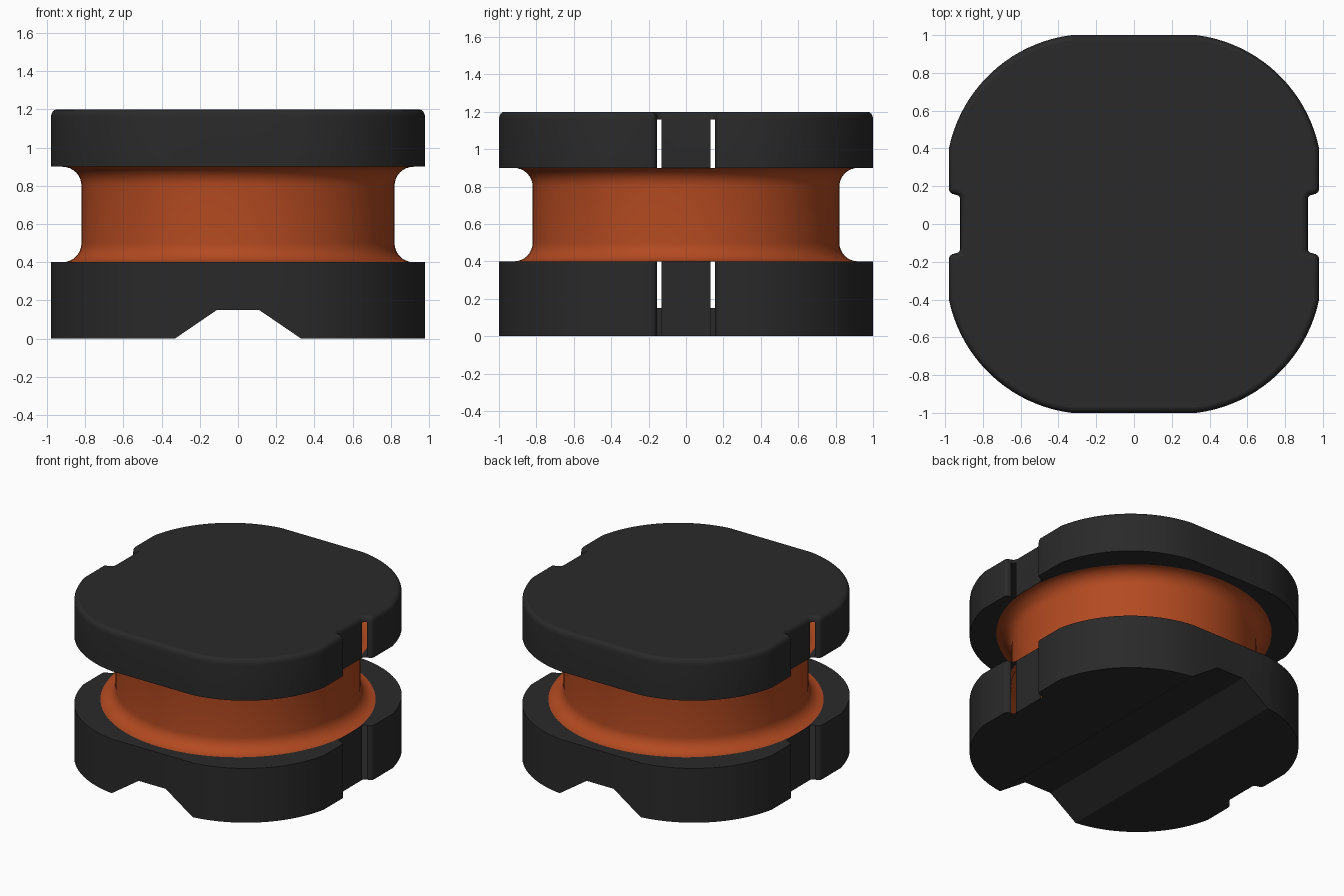
import bpy, bmesh
from math import sin, cos, pi, atan2, hypot, radians
from mathutils import Vector

cube = bpy.data.objects.get("Cube")
if cube:
    bpy.data.objects.remove(cube, do_unlink=True)


def material(name, rgb, roughness):
    m = bpy.data.materials.new(name)
    m.use_nodes = True
    m.diffuse_color = (*rgb, 1)
    bsdf = next(n for n in m.node_tree.nodes if n.type == 'BSDF_PRINCIPLED')
    bsdf.inputs["Base Color"].default_value = (*rgb, 1)
    bsdf.inputs["Roughness"].default_value = roughness
    return m


ferrite = material("dark ferrite", (0.0225, 0.0225, 0.0225), 0.6)
copper = material("copper orange", (0.45, 0.068, 0.015), 0.5)


def finish(bm, name, mat):
    mesh = bpy.data.meshes.new(name)
    bm.to_mesh(mesh)
    bm.free()
    mesh.materials.append(mat)
    ob = bpy.data.objects.new(name, mesh)
    bpy.context.collection.objects.link(ob)
    bpy.ops.object.select_all(action='DESELECT')
    ob.select_set(True)
    bpy.context.view_layer.objects.active = ob
    bpy.ops.object.shade_smooth_by_angle(angle=radians(30))
    # large flat caps stay evenly shaded
    for face in mesh.polygons:
        if len(face.vertices) > 4:
            face.use_smooth = False


def arc(cx, cy, r, a0, a1, n):
    return [(cx + r * cos(a0 + (a1 - a0) * i / n),
             cy + r * sin(a0 + (a1 - a0) * i / n)) for i in range(n + 1)]


def arc_between(p, q, r, n):
    """Anticlockwise arc of radius r from p to q."""
    p, q = Vector(p), Vector(q)
    chord = q - p
    outward = Vector((chord.y, -chord.x)).normalized()
    c = (p + q) / 2 - outward * (r * r - chord.length_squared / 4) ** 0.5
    pts = arc(c.x, c.y, r, atan2(p.y - c.y, p.x - c.x),
              atan2(q.y - c.y, q.x - c.x), n)
    return [tuple(p)] + pts[1:-1] + [tuple(q)]


# Shared flange outline: four flats, bulging corners, a notch each side
FLAT, ROOF = 0.33, 0.11
quarter = (arc(0.945, 0.13, 0.025, pi, pi / 2, 4)
           + arc(0.95, 0.187, 0.03, -pi / 2, 0, 4)
           + arc_between((0.98, 0.4), (FLAT, 1), 0.76, 20)
           + [(ROOF, 1)])
half = quarter + [(-x, y) for x, y in reversed(quarter)]
outline = half + [(-x, -y) for x, y in half]
COUNT = len(outline)
RIM = 0.92


def inset(d):
    """Outline moved inward by d with mitred corners."""
    pts = [Vector(p) for p in outline]
    result = []
    for i, p in enumerate(pts):
        e1 = (p - pts[i - 1]).normalized()
        e2 = (pts[(i + 1) % COUNT] - p).normalized()
        n1, n2 = Vector((-e1.y, e1.x)), Vector((-e2.y, e2.x))
        result.append(p + (n1 + n2) * d / (1 + n1.dot(n2)))
    return result


def is_slit(i):
    """The inner notch corners are open slits in the hollow shell."""
    y = (outline[i][1] + outline[(i + 1) % COUNT][1]) / 2
    return 0.132 < abs(y) < 0.155


def loop(bm, pts, height):
    return [bm.verts.new((x, y, height(x, y))) for x, y in pts]


def bridge(bm, low, up, slits=False):
    for i in range(COUNT):
        j = (i + 1) % COUNT
        if not (slits and is_slit(i)):
            bm.faces.new((low[i], low[j], up[j], up[i]))


def rim_loop(bm, z):
    """Inner edge of a flange face, tucked just under the winding fillet."""
    r = RIM - 0.015
    pts = [(x * r / hypot(x, y), y * r / hypot(x, y)) for x, y in outline]
    return loop(bm, pts, lambda x, y: z)


# Upper flange: open underside around the winding, rounded top edge
bm = bmesh.new()
base = loop(bm, outline, lambda x, y: 0.9)
bridge(bm, rim_loop(bm, 0.9), base)
previous = loop(bm, outline, lambda x, y: 1.16)
bridge(bm, base, previous, slits=True)
for k in range(1, 5):
    a = k * pi / 8
    z = 1.16 + 0.04 * sin(a)
    ring = loop(bm, inset(0.028 * (1 - cos(a))), lambda x, y: z)
    bridge(bm, previous, ring)
    previous = ring
bm.faces.new(previous)
finish(bm, "upper_flange", ferrite)


# Lower flange: channel across the underside from front to back
def channel(x, y):
    if abs(y) < 0.9999:
        return 0
    return 0.15 * max(0, min(1, (FLAT - abs(x)) / (FLAT - ROOF)))


bm = bmesh.new()
base = loop(bm, outline, channel)
top = loop(bm, outline, lambda x, y: 0.4)
bridge(bm, base, top, slits=True)
bridge(bm, top, rim_loop(bm, 0.4))
for side in (1, -1):
    foot = [v for v in base if v.co.x * side > FLAT - 0.001]
    bm.faces.new(foot[::-1])
back = sorted([v for v in base if v.co.y > 0.9999], key=lambda v: v.co.x)
front = sorted([v for v in base if v.co.y < -0.9999], key=lambda v: v.co.x)
for i in range(len(back) - 1):
    bm.faces.new((front[i], back[i], back[i + 1], front[i + 1]))
finish(bm, "lower_flange", ferrite)

# Winding: lathed tube with a fillet into each flange
profile = (arc(RIM, 0.5, 0.1, -pi / 2, -pi, 8)
           + arc(RIM, 0.8, 0.1, pi, pi / 2, 8))
STEPS = 96
bm = bmesh.new()
rings = [[bm.verts.new((r * cos(2 * pi * s / STEPS), r * sin(2 * pi * s / STEPS), z))
          for s in range(STEPS)] for r, z in profile]
for low, up in zip(rings, rings[1:]):
    for s in range(STEPS):
        t = (s + 1) % STEPS
        bm.faces.new((low[s], low[t], up[t], up[s]))
finish(bm, "copper_winding", copper)
